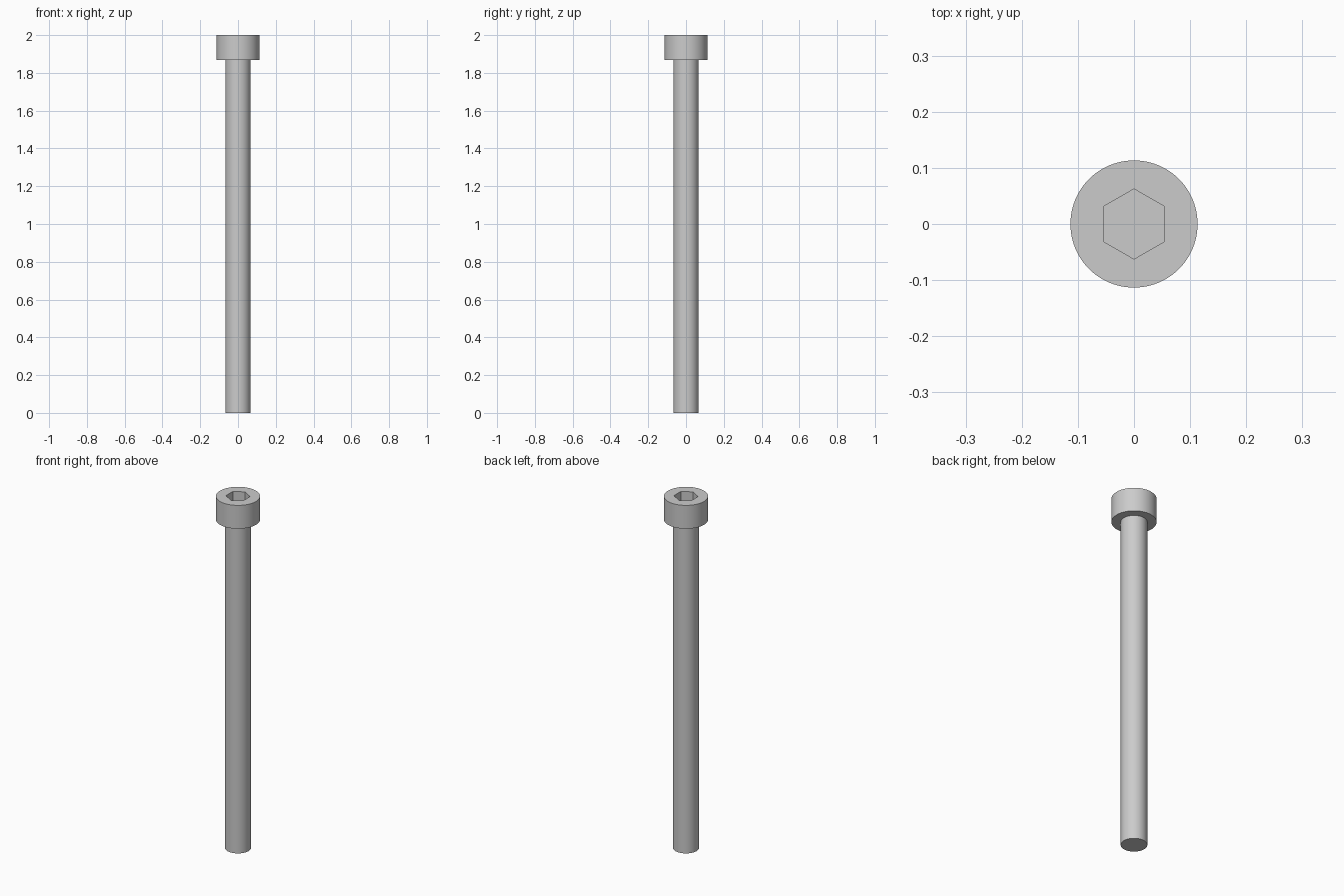
import bpy
import bmesh
from math import cos, sin, tau, radians

cube = bpy.data.objects.get("Cube")
if cube:
    bpy.data.objects.remove(cube, do_unlink=True)

SEGMENTS = 96
SHAFT_RADIUS = 0.0667
HEAD_RADIUS = 0.1133
HEAD_BASE = 1.867
TOP = 2.0
SOCKET_RADIUS = 0.0625   # corner radius of the hexagon
SOCKET_DEPTH = 0.067

# Material
steel = bpy.data.materials.new("grey steel")
steel.use_nodes = True
colour = (0.6, 0.6, 0.6, 1.0)
steel.diffuse_color = colour
steel.node_tree.nodes["Principled BSDF"].inputs["Base Color"].default_value = colour


def turned_part(name, profile, sides):
    """Closed solid of revolution from (radius, height) points, bottom to top."""
    bm = bmesh.new()
    rings = [[bm.verts.new((r * sin(tau * i / sides), r * cos(tau * i / sides), z))
              for i in range(sides)] for r, z in profile]
    for low, high in zip(rings, rings[1:]):
        for i in range(sides):
            j = (i + 1) % sides
            bm.faces.new((low[i], low[j], high[j], high[i]))
    bm.faces.new(rings[0])
    bm.faces.new(rings[-1])
    bmesh.ops.recalc_face_normals(bm, faces=bm.faces)
    mesh = bpy.data.meshes.new(name)
    bm.to_mesh(mesh)
    bm.free()
    mesh.materials.append(steel)
    obj = bpy.data.objects.new(name, mesh)
    bpy.context.collection.objects.link(obj)
    return obj


# Shaft and cylindrical head, turned as one piece
screw = turned_part("socket_head_screw", [
    (SHAFT_RADIUS, 0), (SHAFT_RADIUS, HEAD_BASE),
    (HEAD_RADIUS, HEAD_BASE), (HEAD_RADIUS, TOP)], SEGMENTS)

# Hexagonal socket, corners along y, cut into the head
cutter = turned_part("socket_cutter", [
    (SOCKET_RADIUS, TOP - SOCKET_DEPTH), (SOCKET_RADIUS, TOP + 0.05)], 6)
cutter.hide_render = True
cut = screw.modifiers.new("hex socket", 'BOOLEAN')
cut.operation = 'DIFFERENCE'
cut.solver = 'EXACT'
cut.object = cutter

bpy.ops.object.select_all(action='DESELECT')
screw.select_set(True)
bpy.context.view_layer.objects.active = screw
bpy.ops.object.modifier_apply(modifier=cut.name)
bpy.data.objects.remove(cutter, do_unlink=True)

# Smooth round walls, sharp rims and socket corners
bpy.ops.object.shade_smooth_by_angle(angle=radians(30))
